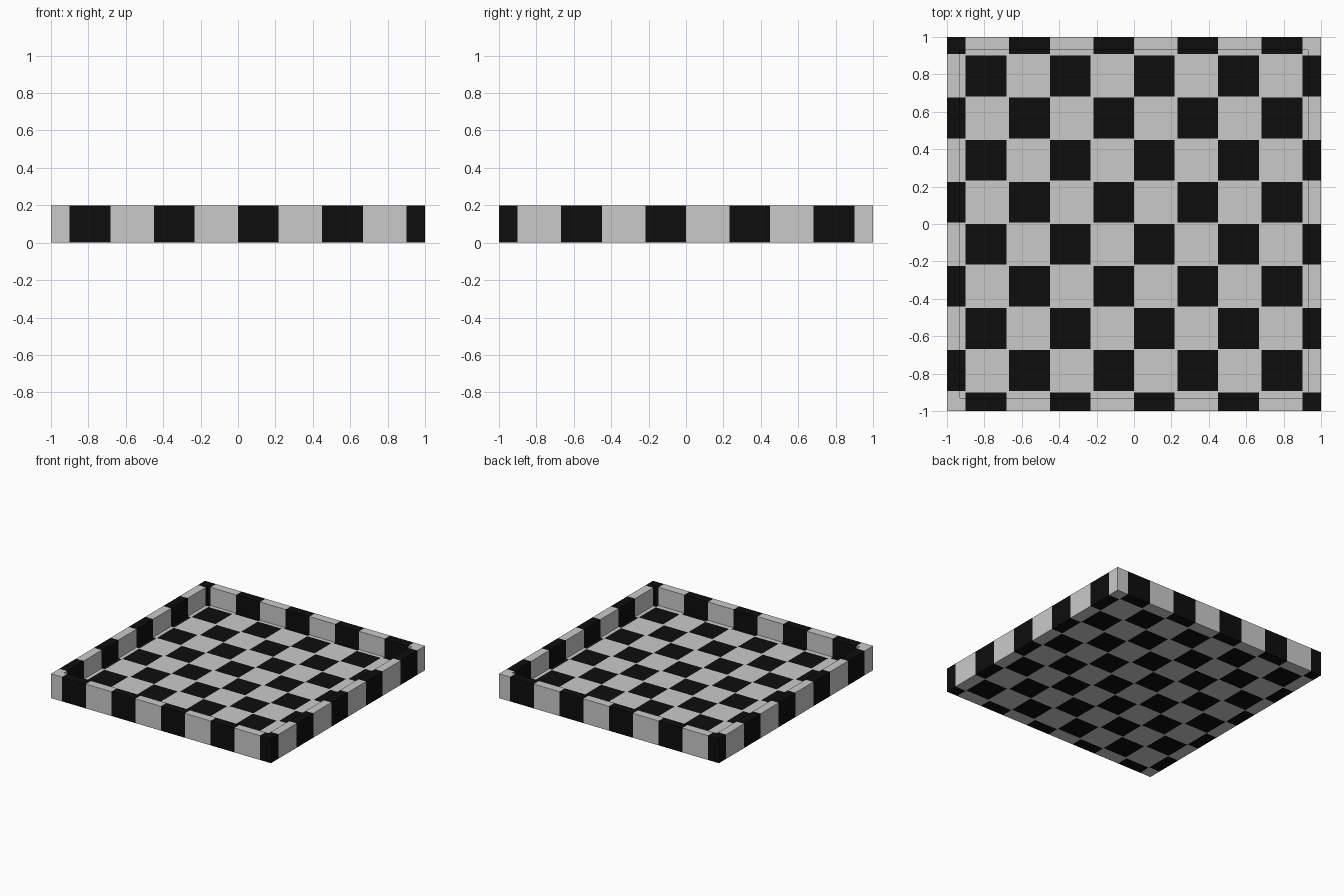
import bpy, bmesh, math
from mathutils import Vector

if "Cube" in bpy.data.objects:
    bpy.data.objects.remove(bpy.data.objects["Cube"])

CELL, GAP = 0.225, 0.008      # checker pitch and slim light margin
WALL, HEIGHT, FLOOR = 0.1, 0.2, 0.05


def material(name, value):
    m = bpy.data.materials.new(name)
    m.diffuse_color = (value, value, value, 1)
    m.use_nodes = True
    m.node_tree.nodes["Principled BSDF"].inputs["Base Color"].default_value = m.diffuse_color
    return m


def is_black(x, y):
    """Checker rule, projected straight down through the tray."""
    i, j = math.floor(x / CELL), math.floor(y / CELL)
    fx, fy = x - i * CELL, y - j * CELL
    x_ok = fx > GAP if i % 2 else fx < CELL - GAP
    return (i + j) % 2 == 1 and x_ok and fy > GAP


# Tray: box with an inset, sunken top
bm = bmesh.new()
bmesh.ops.create_cube(bm, size=1)
bmesh.ops.scale(bm, vec=(2, 2, HEIGHT), verts=bm.verts)
bmesh.ops.translate(bm, vec=(0, 0, HEIGHT / 2), verts=bm.verts)
bm.normal_update()
top = max(bm.faces, key=lambda f: f.calc_center_median().z)
bmesh.ops.inset_region(bm, faces=[top], thickness=WALL)
new = bmesh.ops.extrude_face_region(bm, geom=[top])["geom"]
verts = [g for g in new if isinstance(g, bmesh.types.BMVert)]
if top.is_valid:
    bmesh.ops.delete(bm, geom=[top], context='FACES_ONLY')
for v in verts:
    v.co.z = FLOOR

# Checker cuts in both directions
x_cuts, y_cuts = [], []
for k in range(-4, 5):
    b = k * CELL
    x_cuts.append(b)
    x_cuts.append(b + GAP if k % 2 else b + CELL - GAP)
    y_cuts += [b, b + GAP]
x_cuts.append(-5 * CELL + GAP)
for axis, cuts in ((Vector((1, 0, 0)), x_cuts), (Vector((0, 1, 0)), y_cuts)):
    for c in cuts:
        if abs(c) < 0.999:
            bmesh.ops.bisect_plane(bm, geom=bm.verts[:] + bm.edges[:] + bm.faces[:],
                                   dist=1e-5, plane_co=axis * c, plane_no=axis)

bmesh.ops.recalc_face_normals(bm, faces=bm.faces)
bm.normal_update()
for f in bm.faces:
    p = f.calc_center_median() + f.normal * 0.004
    f.material_index = int(is_black(p.x, p.y))

mesh = bpy.data.meshes.new("checkered_tray")
bm.to_mesh(mesh)
bm.free()
mesh.materials.append(material("light_grey", 0.59))
mesh.materials.append(material("black", 0.004))
bpy.context.collection.objects.link(bpy.data.objects.new("checkered_tray", mesh))
